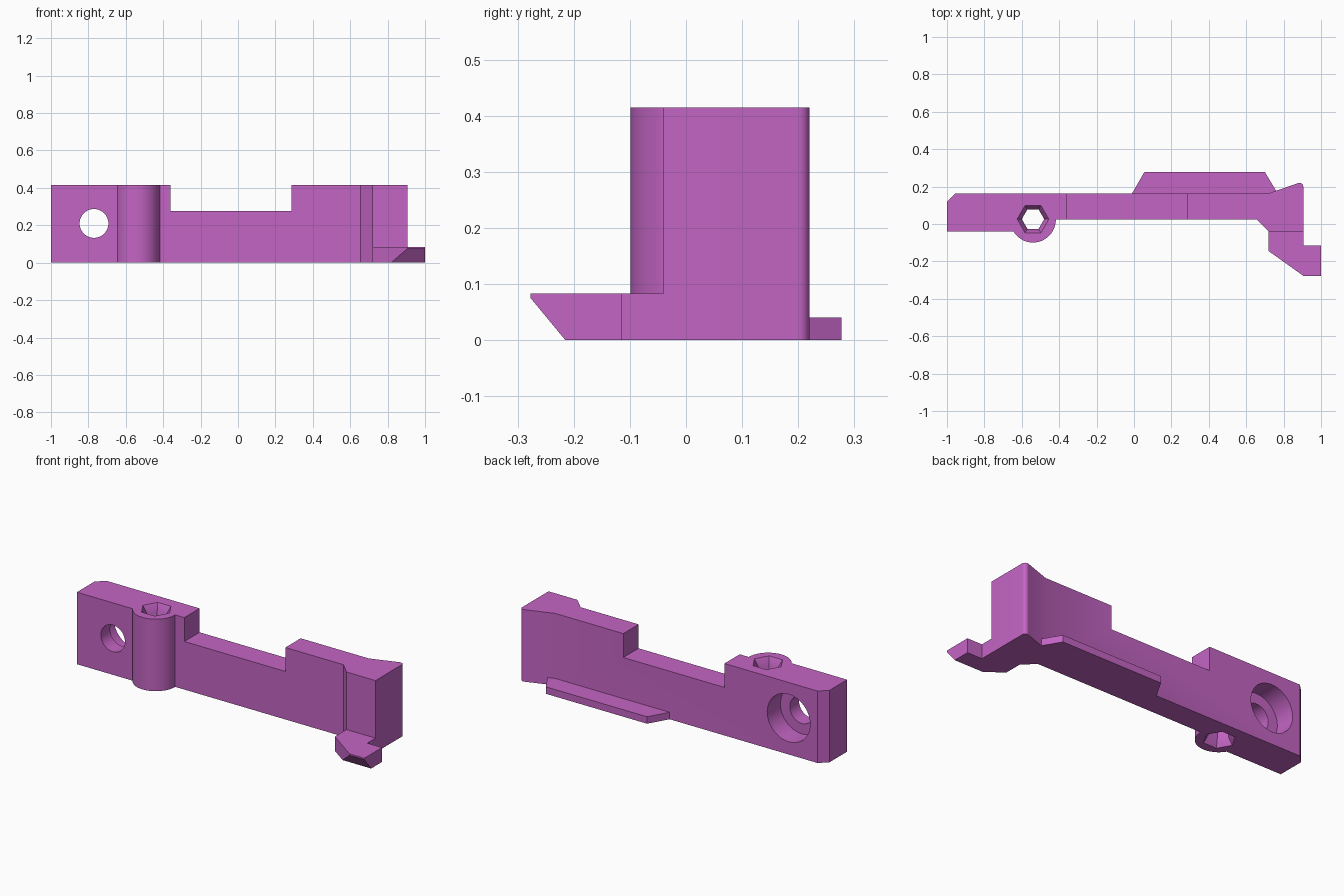
import bpy, bmesh, math
from mathutils import Vector

if "Cube" in bpy.data.objects:
    bpy.data.objects.remove(bpy.data.objects["Cube"])

purple = bpy.data.materials.new("orchid purple")
purple.diffuse_color = (0.55, 0.13, 0.55, 1)
purple.use_nodes = True
purple.node_tree.nodes["Principled BSDF"].inputs["Base Color"].default_value = purple.diffuse_color


def loft(name, rings):
    """Solid through a stack of equally sized point rings."""
    bm = bmesh.new()
    rows = [[bm.verts.new(p) for p in ring] for ring in rings]
    n = len(rows[0])
    for a, b in zip(rows, rows[1:]):
        for i in range(n):
            j = (i + 1) % n
            bm.faces.new((a[i], a[j], b[j], b[i]))
    bm.faces.new(rows[0][::-1])
    bm.faces.new(rows[-1])
    bmesh.ops.recalc_face_normals(bm, faces=bm.faces)
    mesh = bpy.data.meshes.new(name)
    bm.to_mesh(mesh)
    bm.free()
    mesh.materials.append(purple)
    ob = bpy.data.objects.new(name, mesh)
    bpy.context.collection.objects.link(ob)
    return ob


def prism(name, plan, z0, z1):
    return loft(name, [[(x, y, z) for x, y in plan] for z in (z0, z1)])


def arc(cx, cy, r, a0, a1, n):
    return [(cx + r * math.cos(a0 + (a1 - a0) * i / n),
             cy + r * math.sin(a0 + (a1 - a0) * i / n)) for i in range(n + 1)]


def activate(ob):
    bpy.ops.object.select_all(action='DESELECT')
    ob.select_set(True)
    bpy.context.view_layer.objects.active = ob


def cut(ob, cutter):
    activate(ob)
    mod = ob.modifiers.new("cut", 'BOOLEAN')
    mod.operation = 'DIFFERENCE'
    mod.solver = 'EXACT'
    mod.object = cutter
    bpy.ops.object.modifier_apply(modifier=mod.name)
    bpy.data.objects.remove(cutter)


H = 0.415
BX, BY, BR = -0.54, 0.023, 0.122

# Body: plan outline with round screw boss and rounded rear tip
plan = [(-1, -0.04)]
plan += arc(BX, BY, BR, math.pi + math.asin((0.04 + BY) / BR),
            2 * math.pi + 0.016, 28)
plan += [(0.655, 0.025), (0.72, -0.04), (0.905, -0.04)]
plan += arc(0.885, 0.2, 0.02, 0, math.radians(109), 8)
plan += [(0.72, 0.164), (-0.955, 0.164), (-1, 0.12)]
body = prism("bracket_body", plan, 0, H)

# Lowered middle section
cut(body, prism("notch_cutter",
                [(-0.36, -0.3), (0.285, -0.3), (0.285, 0.4), (-0.36, 0.4)],
                0.277, 0.6))


# Counterbored screw hole, front to back
def ring_y(r, y, n=48):
    return [(-0.77 + r * math.cos(2 * math.pi * i / n), y,
             0.21 + r * math.sin(2 * math.pi * i / n)) for i in range(n)]


cut(body, loft("hole_cutter", [ring_y(0.077, -0.2), ring_y(0.077, 0.044),
                               ring_y(0.137, 0.044), ring_y(0.137, 0.3)]))


# Vertical hexagonal channel, flared at both ends
def hexagon(r, z):
    return [(BX + r * math.cos(i * math.pi / 3),
             0.026 + r * math.sin(i * math.pi / 3), z) for i in range(6)]


cut(body, loft("hex_cutter", [hexagon(0.091, -0.01), hexagon(0.06, 0.04),
                              hexagon(0.06, H - 0.04), hexagon(0.091, H + 0.01)]))
activate(body)
bpy.ops.object.shade_smooth_by_angle(angle=math.radians(30))

# Rear ledge
prism("rear_ledge", [(-0.01, 0.164), (0.055, 0.277), (0.7, 0.277),
                     (0.76, 0.177), (0.72, 0.164)], 0, 0.04)

# Front hook with its lower front edge sliced off at an angle
hook = prism("front_hook", [(0.72, -0.04), (0.72, -0.145), (0.905, -0.277),
                            (1, -0.277), (1, -0.115), (0.905, -0.115),
                            (0.905, -0.04)], 0, 0.083)
bm = bmesh.new()
bm.from_mesh(hook.data)
res = bmesh.ops.bisect_plane(bm, geom=bm.verts[:] + bm.edges[:] + bm.faces[:],
                             plane_co=Vector((0, -0.215, 0)),
                             plane_no=Vector((0, -0.075, -0.062)),
                             clear_outer=True)
bmesh.ops.holes_fill(bm, edges=[e for e in bm.edges if e.is_boundary])
bmesh.ops.recalc_face_normals(bm, faces=bm.faces)
bm.to_mesh(hook.data)
bm.free()
